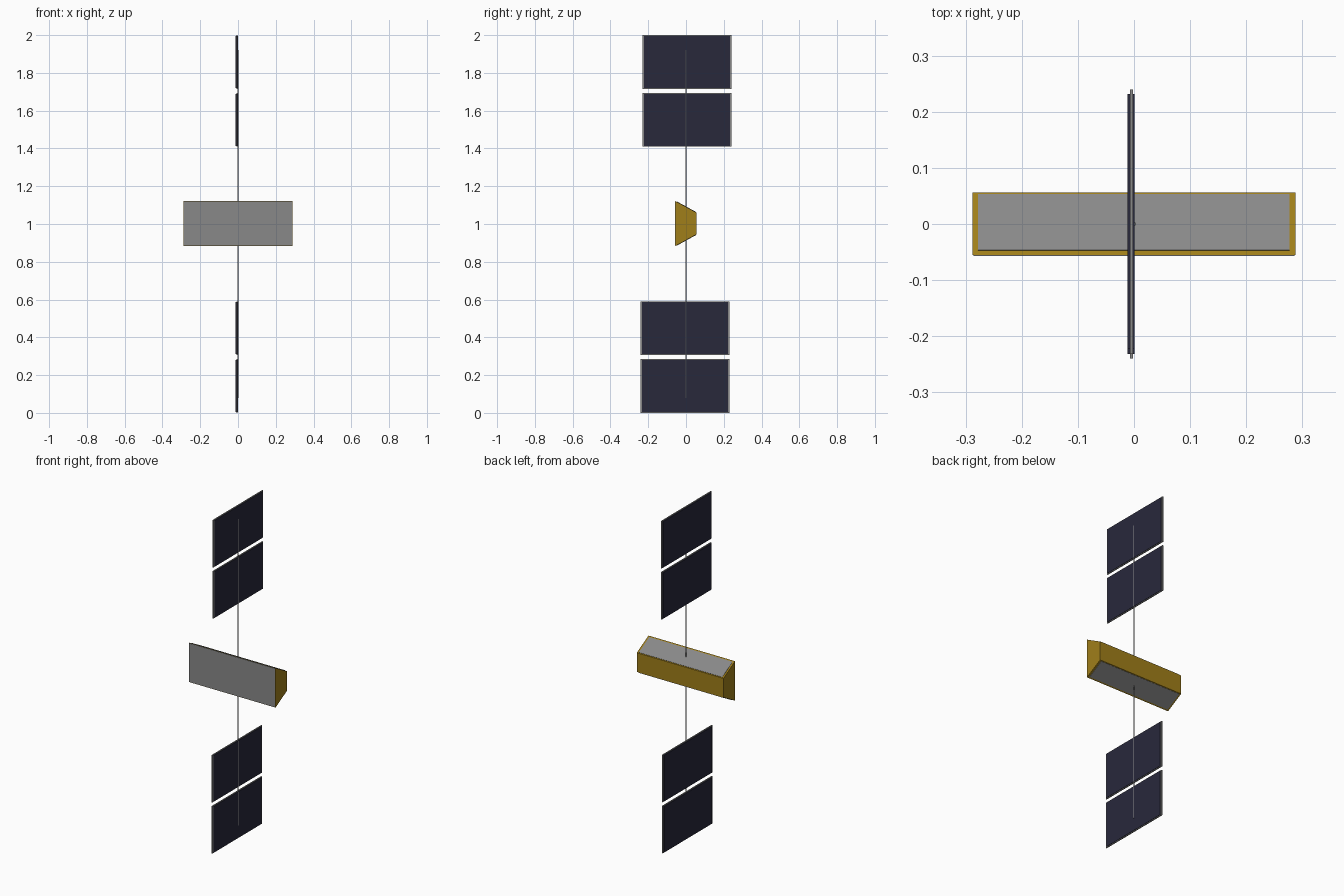
import bpy, bmesh
from mathutils import Vector, Matrix

if "Cube" in bpy.data.objects:
    bpy.data.objects.remove(bpy.data.objects["Cube"])


def material(name, rgb):
    m = bpy.data.materials.new(name)
    m.diffuse_color = (*rgb, 1)
    m.use_nodes = True
    m.node_tree.nodes["Principled BSDF"].inputs["Base Color"].default_value = m.diffuse_color
    return m


gold = material("gold_foil", (0.35, 0.21, 0.01))
cell = material("solar_cell", (0.021, 0.021, 0.044))
grey = material("mid_grey", (0.25, 0.25, 0.25))


def finish(name, bm, mat=grey):
    bmesh.ops.recalc_face_normals(bm, faces=bm.faces)
    me = bpy.data.meshes.new(name)
    bm.to_mesh(me)
    bm.free()
    ob = bpy.data.objects.new(name, me)
    bpy.context.collection.objects.link(ob)
    me.materials.append(mat)
    return ob


def prism(name, profile, x0, x1, mat=grey):
    """Extrude a (y, z) profile along x."""
    bm = bmesh.new()
    face = bm.faces.new([bm.verts.new((x0, y, z)) for y, z in profile])
    ext = bmesh.ops.extrude_face_region(bm, geom=[face])
    verts = [g for g in ext["geom"] if isinstance(g, bmesh.types.BMVert)]
    bmesh.ops.translate(bm, verts=verts, vec=(x1 - x0, 0, 0))
    # the starting face stays behind as the near cap
    if not face.is_valid or len(bm.faces) < len(profile) + 2:
        bmesh.ops.holes_fill(bm, edges=bm.edges, sides=0)
    return finish(name, bm, mat)


def rect(y0, y1, z0, z1):
    return [(y0, z0), (y1, z0), (y1, z1), (y0, z1)]


# Trapezoidal body
CZ, FRONT, BACK, HALF_F, HALF_B = 1.0025, -0.055, 0.056, 0.1185, 0.0575
prism("body", [(FRONT, CZ - HALF_F), (BACK, CZ - HALF_B),
               (BACK, CZ + HALF_B), (FRONT, CZ + HALF_F)], -0.288, 0.288, gold)

# Grey front plate
prism("front_plate", rect(FRONT - 0.002, FRONT + 0.002, CZ - HALF_F + 0.002,
                          CZ + HALF_F - 0.002), -0.286, 0.286)

# Grey radiator plates on the two sloping faces
for side, label in ((1, "top"), (-1, "bottom")):
    a = Vector((FRONT, HALF_F))
    b = Vector((BACK, HALF_B))
    n = Vector((a.y - b.y, b.x - a.x)).normalized() * 0.002
    p, q = a.lerp(b, 0.07), a.lerp(b, 0.965)
    pts = [p - n, q - n, q + n, p + n]
    prism(label + "_radiator", [(v.x, CZ + side * v.y) for v in pts], -0.278, 0.277)

# Long mast through the body
bm = bmesh.new()
bmesh.ops.create_cone(bm, cap_ends=True, segments=12, radius1=0.0035, radius2=0.0035,
                      depth=1.84, matrix=Matrix.Translation((0, 0, 1)))
mast = finish("mast", bm)
for f in mast.data.polygons:
    f.use_smooth = len(f.vertices) == 4

# Solar panels: thin frame with a raised cell sheet on each side;
# the lower wing is the upper one turned half round the x axis
for s, wing in ((1, "upper"), (-1, "lower")):
    for z0, z1, pos in ((0.409, 0.693, "inner"), (0.716, 1.0, "outer")):
        ya, yb = sorted((-0.231 * s, 0.24 * s))
        za, zb = sorted((1 + s * z0, 1 + s * z1))
        name = wing + "_" + pos
        prism(name + "_panel_frame", rect(ya, yb, za, zb), -0.0075, -0.0015)
        prism(name + "_panel_cells",
              rect(ya + 0.008, yb - 0.008, za + 0.004, zb - 0.004),
              -0.012, 0.001, cell)
